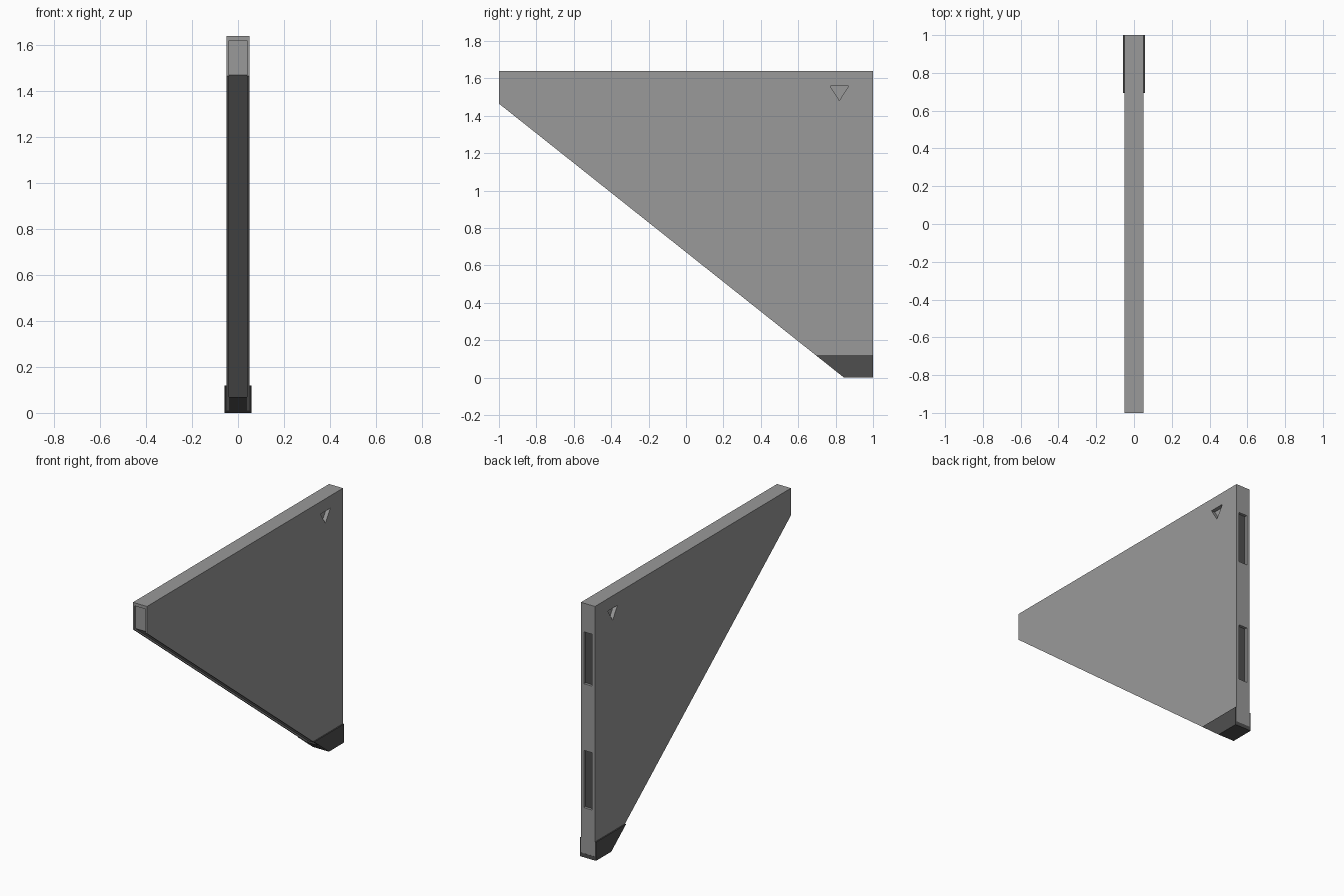
import bpy, bmesh

if "Cube" in bpy.data.objects:
    bpy.data.objects.remove(bpy.data.objects["Cube"])


def material(name, v):
    m = bpy.data.materials.new(name)
    m.diffuse_color = (v, v, v, 1)
    m.use_nodes = True
    m.node_tree.nodes["Principled BSDF"].inputs["Base Color"].default_value = m.diffuse_color
    return m


grey = material("body grey", 0.32)
dark = material("dark grey", 0.078)


def prism(name, profile, x0, x1, mat):
    """Extrude a (y, z) profile from x0 to x1."""
    bm = bmesh.new()
    a = [bm.verts.new((x0, y, z)) for y, z in profile]
    b = [bm.verts.new((x1, y, z)) for y, z in profile]
    n = len(profile)
    bm.faces.new(a)
    bm.faces.new(b[::-1])
    for i in range(n):
        j = (i + 1) % n
        bm.faces.new((a[i], b[i], b[j], a[j]))
    bmesh.ops.recalc_face_normals(bm, faces=bm.faces)
    me = bpy.data.meshes.new(name)
    bm.to_mesh(me)
    bm.free()
    me.materials.append(mat)
    ob = bpy.data.objects.new(name, me)
    bpy.context.collection.objects.link(ob)
    return ob


def cut(ob, cutter):
    mod = ob.modifiers.new("cut", 'BOOLEAN')
    mod.operation = 'DIFFERENCE'
    mod.solver = 'EXACT'
    mod.object = cutter
    cutter.hide_render = True
    cutter.hide_set(True)


def slope_y(z):
    """y of the sloping edge at height z."""
    return 0.845 - z * 1.845 / 1.465


# core panel, slightly recessed behind the side plates at tip and slope
core = prism("core", [(-0.99, 1.62), (1, 1.62), (1, 0.02), (slope_y(0.02) + 0.016, 0.02),
                      (-0.99, 1.47)], -0.04, 0.04, grey)

# slots in the back edge, with dark floors
for i, (z0, z1) in enumerate([(0.32, 0.69), (1.12, 1.455)]):
    box = [(0.98, z0), (1.1, z0), (1.1, z1), (0.98, z1)]
    cut(core, prism(f"slot_cutter_{i}", box, -0.03, 0.03, dark))
    floor = [(0.975, z0), (0.983, z0), (0.983, z1), (0.975, z1)]
    prism(f"slot_floor_{i}", floor, -0.03, 0.03, dark)

# top plate
prism("top_plate", [(-1, 1.62), (1, 1.62), (1, 1.64), (-1, 1.64)], -0.04, 0.04, grey)

# side plates with a triangular recess, and the foot cap cheeks
side = [(-1, 1.64), (1, 1.64), (1, 0.01), (slope_y(0.01), 0.01), (-1, 1.465)]
tri = [(0.77, 1.56), (0.87, 1.56), (0.82, 1.482)]
cheek = [(slope_y(0.12), 0.12), (1, 0.12), (1, 0), (0.845, 0)]
for s, label in ((-1, "left"), (1, "right")):
    plate = prism(f"side_plate_{label}", side, s * 0.04, s * 0.05, grey)
    cutter = prism(f"triangle_cutter_{label}", tri, s * 0.025, s * 0.07, grey)
    cut(plate, cutter)
    cut(core, cutter)
    prism(f"foot_cheek_{label}", cheek, s * 0.05, s * 0.058, dark)

# foot sole: wraps under the corner and up the start of the slope
prism("foot_sole", [(slope_y(0.07), 0.07), (slope_y(0.07) + 0.03, 0.07), (0.87, 0.025),
                    (1.001, 0.025), (1.001, 0), (0.845, 0)], -0.0505, 0.0505, dark)
